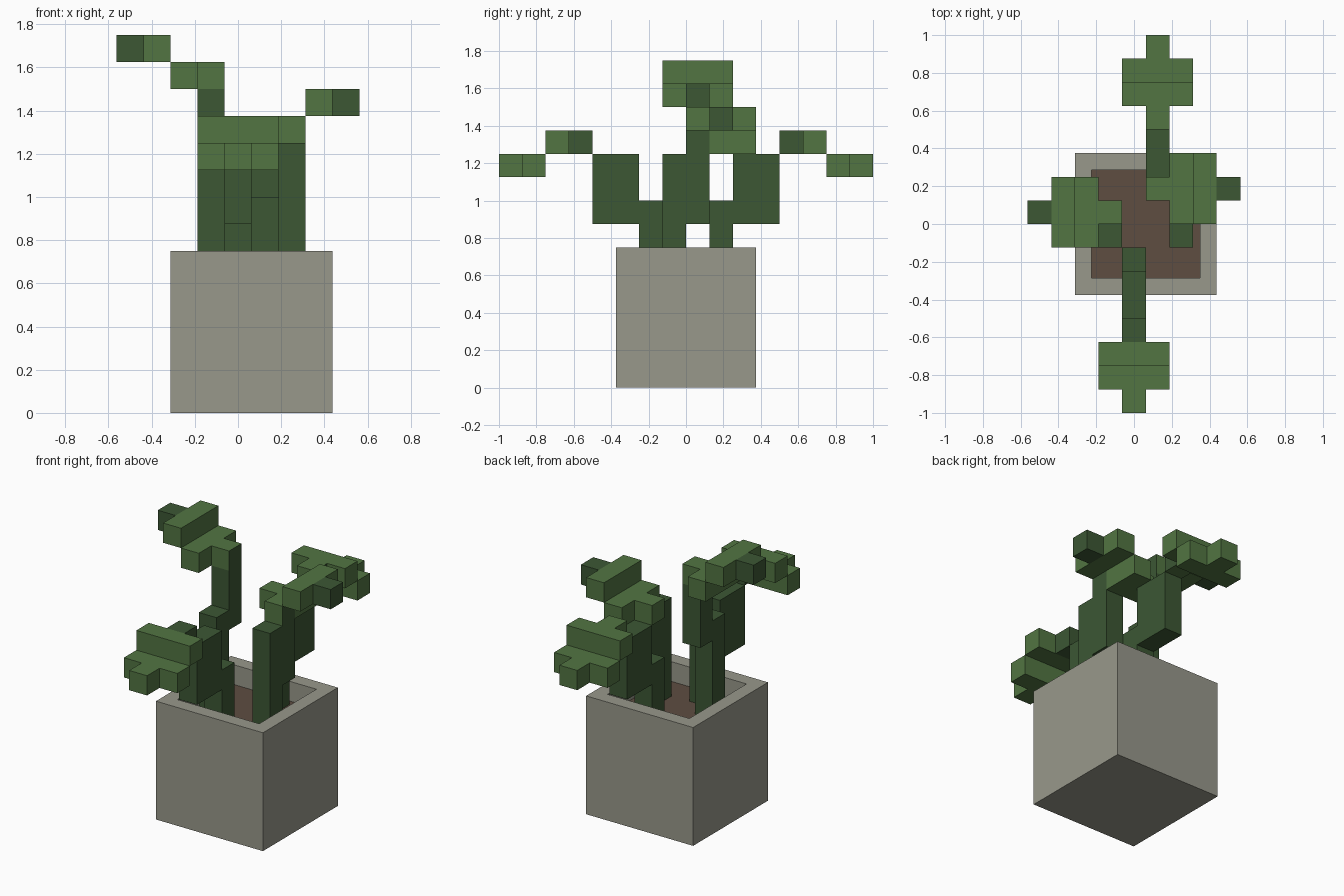
import bpy, bmesh

if "Cube" in bpy.data.objects:
    bpy.data.objects.remove(bpy.data.objects["Cube"])

U = 0.125          # block size of the model
X0 = -0.0625       # x of grid column 0


def material(name, rgb):
    lin = [(c / 255 / 12.92) if c / 255 <= 0.04045 else ((c / 255 + 0.055) / 1.055) ** 2.4
           for c in rgb]
    m = bpy.data.materials.new(name)
    m.diffuse_color = (*lin, 1)
    m.use_nodes = True
    m.node_tree.nodes["Principled BSDF"].inputs["Base Color"].default_value = m.diffuse_color
    return m


STONE = material("pot_grey", (152, 152, 139))
SOIL = material("soil_brown", (94, 77, 65))
STEM = material("stem_dark_green", (60, 87, 52))
LEAF = material("leaf_green", (82, 117, 66))


def add_box(bm, x, y, z):
    """Box from (min, max) ranges in grid blocks; returns its faces."""
    verts = bmesh.ops.create_cube(bm, size=1)["verts"]
    for v in verts:
        v.co = (X0 + U * x[v.co.x > 0], U * y[v.co.y > 0], U * z[v.co.z > 0])
    return list({f for v in verts for f in v.link_faces})


def finish(name, bm, mats):
    bmesh.ops.recalc_face_normals(bm, faces=bm.faces)
    me = bpy.data.meshes.new(name)
    bm.to_mesh(me)
    bm.free()
    for m in mats:
        me.materials.append(m)
    ob = bpy.data.objects.new(name, me)
    bpy.context.collection.objects.link(ob)


def blocks(name, mat, boxes):
    bm = bmesh.new()
    for b in boxes:
        add_box(bm, *b)
    finish(name, bm, [mat])


def joint(name, x, y, z):
    """Leaf block whose +x side shows the stem colour."""
    bm = bmesh.new()
    for f in add_box(bm, x, y, z):
        f.normal_update()
        f.material_index = int(f.normal.x > 0.5)
    finish(name, bm, [LEAF, STEM])


# Pot with a recessed soil surface
bm = bmesh.new()
faces = add_box(bm, (-2, 4), (-3, 3), (0, 6))
top = max(faces, key=lambda f: f.calc_center_median().z)
bmesh.ops.inset_region(bm, faces=[top], thickness=U)
floor = bmesh.ops.extrude_discrete_faces(bm, faces=[top])["faces"][0]
floor.material_index = 1
bmesh.ops.translate(bm, verts=floor.verts, vec=(0, 0, -U))
finish("pot", bm, [STONE, SOIL])


# Front and back plants: the same shape mirrored in y
def span(side, a, b):
    return tuple(sorted((side * a, side * b)))


for label, side, x in (("front", -1, 0), ("back", 1, 1)):
    one, wide = (x, x + 1), (x - 1, x + 2)
    stem = [(one, span(side, 1, 2), (5, 8)),
            (one, span(side, 2, 4), (7, 10))]
    if side < 0:
        stem.append((one, span(side, 4, 5), (10, 11)))
    else:
        joint("back_leaf_joint", one, (4, 5), (10, 11))
    blocks(label + "_stem", STEM, stem)
    blocks(label + "_leaf", LEAF, [(wide, span(side, 5, 6), (10, 11)),
                                   (wide, span(side, 6, 7), (9, 10)),
                                   (one, span(side, 7, 8), (9, 10))])

# Left plant: tall stem, leaf stepping up to a dark tip
blocks("left_stem", STEM, [((-1, 0), (-1, 0), (5, 10)),
                           ((-1, 0), (0, 1), (9, 12))])
joint("left_leaf_joint", (-1, 0), (0, 1), (12, 13))
blocks("left_leaf", LEAF, [((-2, -1), (-1, 2), (12, 13)),
                           ((-3, -2), (-1, 2), (13, 14))])
blocks("left_leaf_tip", STEM, [((-4, -3), (0, 1), (13, 14))])

# Right plant: shorter stem, leaf with an inner lobe and a dark tip
blocks("right_stem", STEM, [((2, 3), (-1, 0), (5, 10)),
                            ((2, 3), (0, 1), (7, 10))])
joint("right_leaf_joint", (2, 3), (0, 1), (10, 11))
blocks("right_leaf", LEAF, [((2, 3), (1, 3), (10, 11)),
                            ((1, 2), (1, 2), (10, 11)),
                            ((3, 4), (0, 3), (11, 12))])
blocks("right_leaf_tip", STEM, [((4, 5), (1, 2), (11, 12))])
